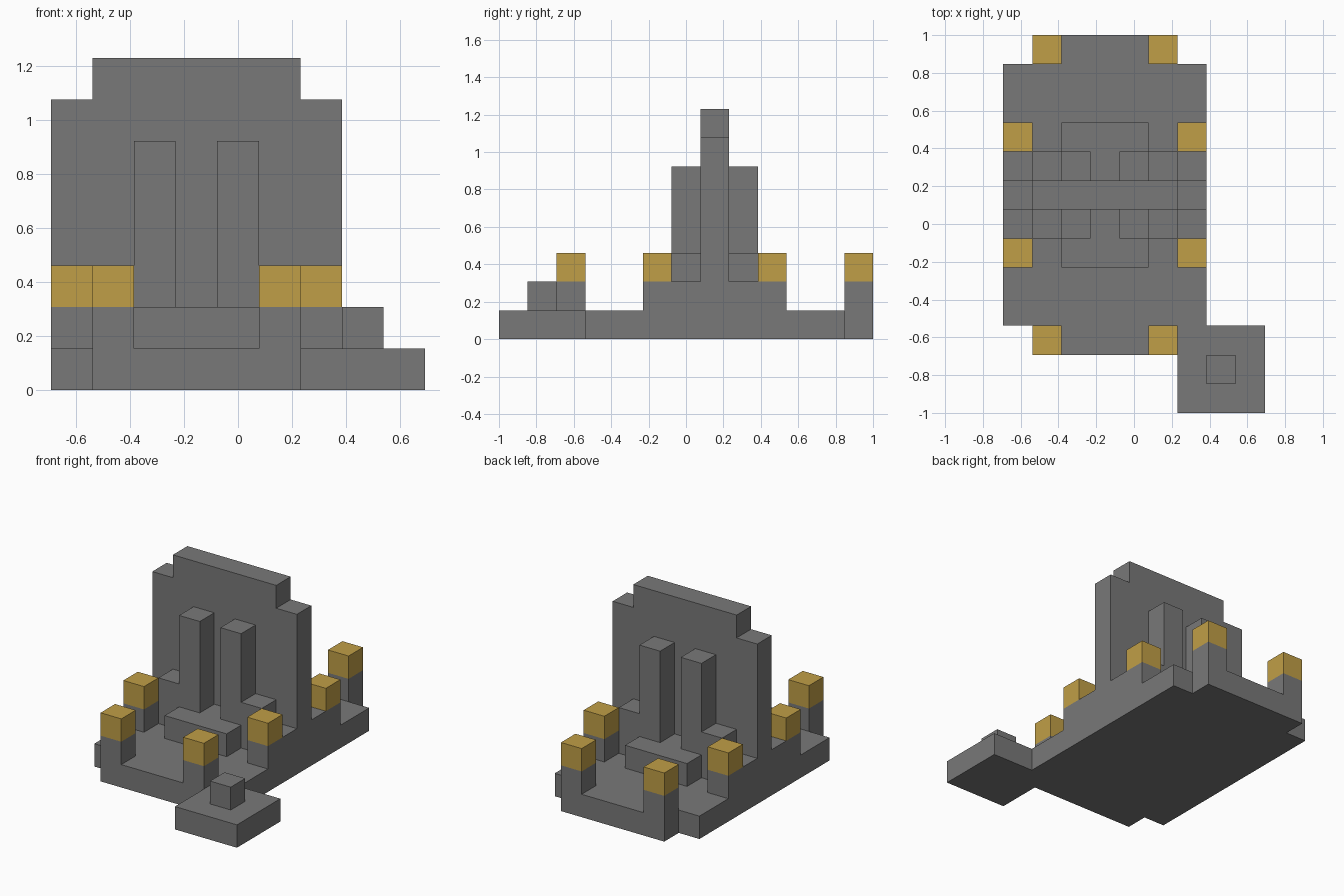
import bpy
import bmesh
from mathutils import Vector

cube = bpy.data.objects.get("Cube")
if cube:
    bpy.data.objects.remove(cube, do_unlink=True)

U = 2 / 13                              # one block
ORIGIN = Vector((-4.5, -6.5, 0))        # corner of the block grid
WIDTH, DEPTH = 7, 15                    # mirror sums of the shrine in blocks


def material(name, rgb):
    mat = bpy.data.materials.new(name)
    mat.use_nodes = True
    colour = (*rgb, 1)
    mat.diffuse_color = colour
    mat.node_tree.nodes["Principled BSDF"].inputs["Base Color"].default_value = colour
    return mat


STONE = material("grey stone", (0.19, 0.19, 0.19))
GOLD = material("gold", (0.53, 0.345, 0.063))


def prism(name, outline, push, mat=STONE):
    """Extrude a flat outline, given in blocks, along the push vector."""
    bm = bmesh.new()
    face = bm.faces.new([bm.verts.new((Vector(p) + ORIGIN) * U) for p in outline])
    ext = bmesh.ops.extrude_face_region(bm, geom=[face])
    moved = [v for v in ext["geom"] if isinstance(v, bmesh.types.BMVert)]
    bmesh.ops.translate(bm, verts=moved, vec=Vector(push) * U)
    bmesh.ops.recalc_face_normals(bm, faces=bm.faces)
    mesh = bpy.data.meshes.new(name)
    bm.to_mesh(mesh)
    bm.free()
    mesh.materials.append(mat)
    obj = bpy.data.objects.new(name, mesh)
    bpy.context.collection.objects.link(obj)
    return obj


def box(name, x, y, z, mat=STONE):
    (x0, x1), (y0, y1), (z0, z1) = x, y, z
    return prism(name, [(x0, y0, z0), (x1, y0, z0), (x1, y1, z0), (x0, y1, z0)],
                 (0, 0, z1 - z0), mat)


def four_blocks(name, x, y, z, mat=STONE):
    """Unit-square block repeated left/right and front/back."""
    for side, bx in (("right", x), ("left", WIDTH - 1 - x)):
        for end, by in (("front", y), ("back", DEPTH - 1 - y)):
            box(f"{end}_{side}_{name}", (bx, bx + 1), (by, by + 1), z, mat)


# Floor with notched corners
floor = [(1, 2), (6, 2), (6, 3), (7, 3), (7, 12), (6, 12),
         (6, 13), (1, 13), (1, 12), (0, 12), (0, 3), (1, 3)]
prism("floor", [(x, y, 0) for x, y in floor], (0, 0, 1))

# Tall wall with stepped shoulders
wall = [(0, 1), (7, 1), (7, 7), (6, 7), (6, 8), (1, 8), (1, 7), (0, 7)]
prism("wall", [(x, 7, z) for x, z in wall], (0, 1, 0))

# Raised platforms before and behind the wall
for end, y in (("front", (5, 7)), ("back", (8, 10))):
    box(f"{end}_platform", (2, 5), y, (1, 2))

# Pillars and stepped buttresses against the wall
four_blocks("pillar", 2, 6, (2, 6))
four_blocks("inner_buttress", 1, 6, (1, 3))
four_blocks("outer_buttress", 0, 6, (1, 2))

# Gold-capped posts at the ends and the sides
for name, x, y in (("end_post", 1, 2), ("side_post", 0, 5)):
    four_blocks(name, x, y, (1, 2))
    four_blocks(name + "_cap", x, y, (2, 3), GOLD)

# Separate corner slab with a small block
box("corner_slab", (6, 9), (0, 3), (0, 1))
box("corner_block", (7, 8), (1, 2), (1, 2))
